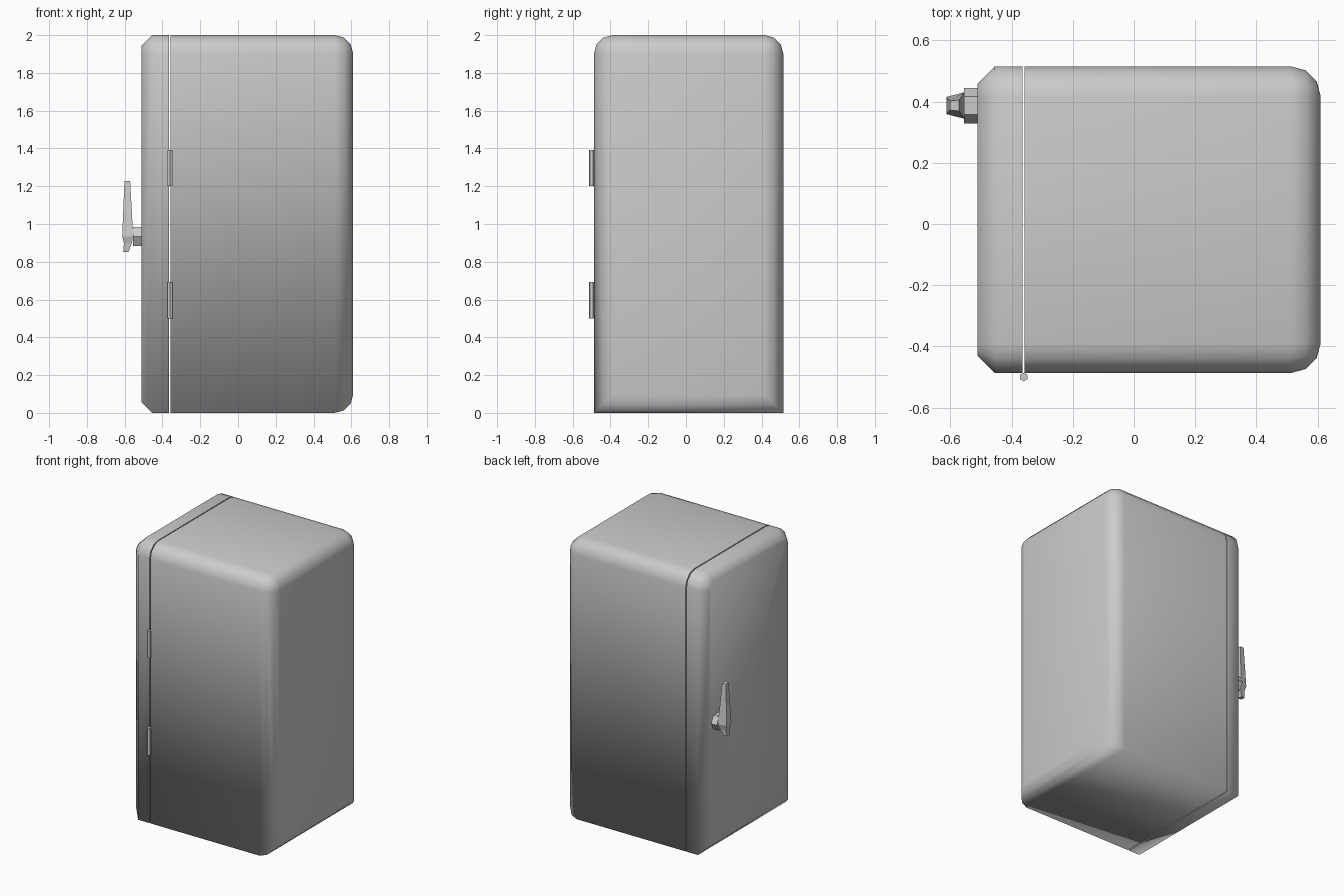
import bpy, bmesh, math

if "Cube" in bpy.data.objects:
    bpy.data.objects.remove(bpy.data.objects["Cube"])

Y0, Y1, TOP, R = -0.487, 0.515, 2.0, 0.098   # cabinet outline
HY = 0.387                                   # handle centre in y


def outline(inset, seg=3):
    """Upright outline in (y, z): square bottom corners, rounded top corners."""
    a, b, lo, hi, r = Y0 + inset, Y1 - inset, inset, TOP - inset, max(R - inset, 0)
    pts = [(a, lo), (b, lo)]
    for cy, start in ((b - r, 0), (a + r, 90)):
        for i in range(seg + 1):
            t = math.radians(start + 90 * i / seg)
            pts.append((cy + r * math.cos(t), hi - r + r * math.sin(t)))
    return pts


def loft(name, rings, smooth=False):
    """Skin a list of equal-length 3D rings and cap both ends."""
    bm = bmesh.new()
    loops = [[bm.verts.new(p) for p in ring] for ring in rings]
    n = len(loops[0])
    for u, v in zip(loops, loops[1:]):
        for i in range(n):
            j = (i + 1) % n
            bm.faces.new((u[i], u[j], v[j], v[i]))
    rim = bm.faces.new(loops[0])
    bm.faces.new(loops[-1])
    for f in bm.faces:
        f.smooth = smooth
    for e in rim.edges:          # crisp seam between door and cabinet
        e.smooth = False
    bmesh.ops.remove_doubles(bm, verts=bm.verts, dist=0.0005)
    bmesh.ops.recalc_face_normals(bm, faces=bm.faces)
    me = bpy.data.meshes.new(name)
    bm.to_mesh(me)
    bm.free()
    ob = bpy.data.objects.new(name, me)
    bpy.context.collection.objects.link(ob)
    return ob


def shell(name, stations):
    """Loft the cabinet outline along x from (x, inset) stations."""
    return loft(name, [[(x, y, z) for y, z in outline(k)] for x, k in stations], True)


# Cabinet with a rounded back
back = [(0.61 - R + R * math.sin(t), R - R * math.cos(t))
        for t in (math.radians(30 * i) for i in range(4))]
shell("cabinet", [(-0.358, 0)] + back)

# Door with a single chamfer round its face
shell("door", [(-0.365, 0), (-0.455, 0), (-0.511, 0.056)])


def hexagon(r):
    return [(r * math.cos(math.pi * i / 3), r * math.sin(math.pi * i / 3)) for i in range(6)]


# Hinge pins
for name, z in (("lower_hinge", 0.5), ("upper_hinge", 1.2)):
    loft(name, [[(-0.36 + v, -0.5 + u, h) for u, v in hexagon(0.014)] for h in (z, z + 0.193)])

# Handle mount
loft("handle_mount", [[(x, HY + u, 0.935 + v) for u, v in hexagon(0.058)]
                      for x in (-0.505, -0.556)])

# Handle lever: z, outer x, inner x, outer half width, inner half width
sections = [(0.852, -0.608, -0.58, 0.014, 0.018),
            (0.90, -0.604, -0.562, 0.02, 0.03),
            (0.935, -0.613, -0.555, 0.028, 0.043),
            (1.228, -0.601, -0.571, 0.015, 0.018)]
loft("handle_lever", [[(xo, HY - wo, z), (xi, HY - wi, z), (xi, HY + wi, z), (xo, HY + wo, z)]
                      for z, xo, xi, wo, wi in sections])
